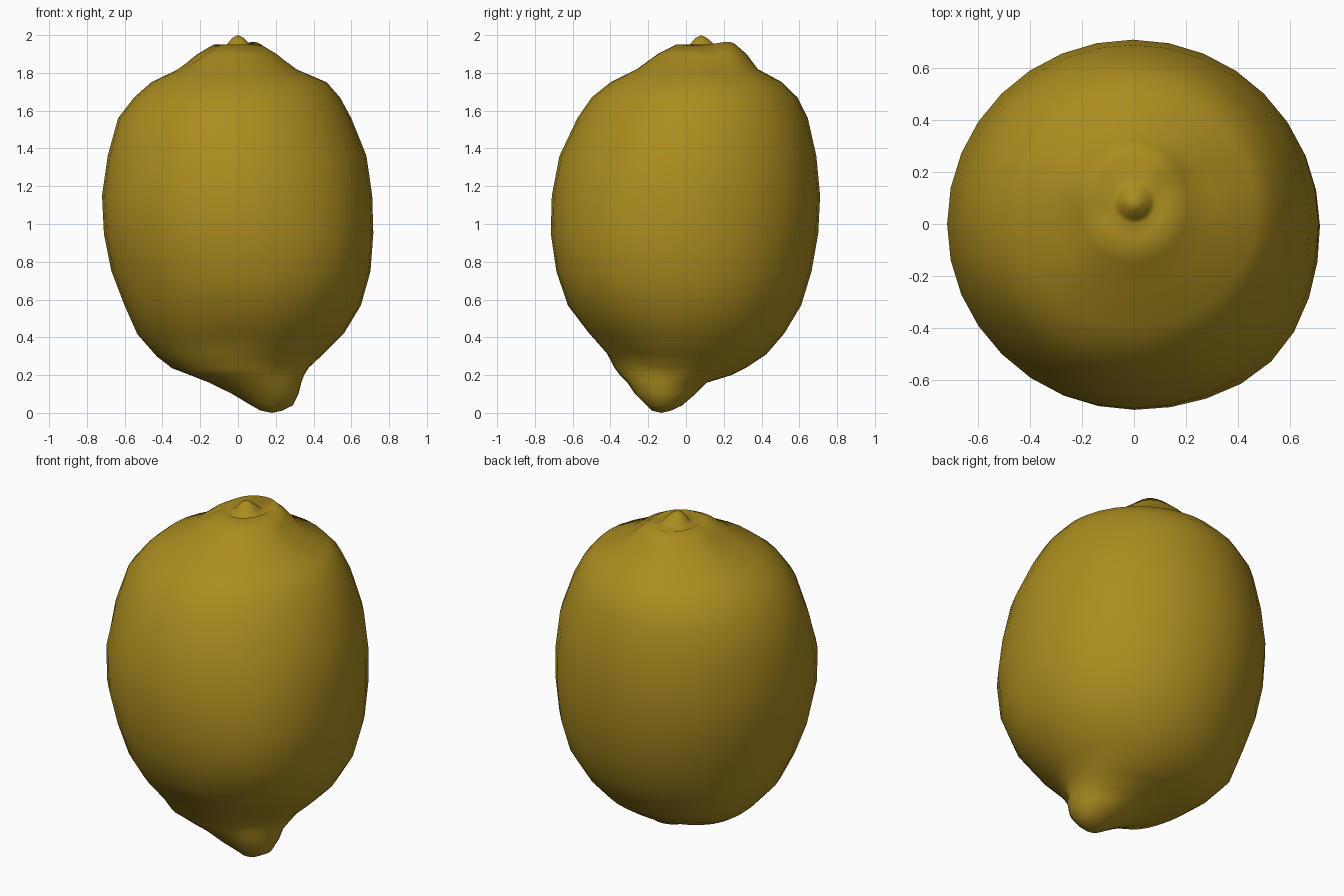
import bpy
import bmesh
import math
from mathutils import Vector

SIDES = 32

cube = bpy.data.objects.get("Cube")
if cube:
    bpy.data.objects.remove(cube, do_unlink=True)


def make_material(name, colour):
    mat = bpy.data.materials.new(name)
    mat.use_nodes = True
    mat.diffuse_color = colour
    shader = next(n for n in mat.node_tree.nodes if n.type == "BSDF_PRINCIPLED")
    shader.inputs["Base Color"].default_value = colour
    shader.inputs["Roughness"].default_value = 0.6
    return mat


def add_ring(bm, z, left, right, front, back):
    """Elliptical cross-section fitted to its four side limits."""
    centre = Vector(((left + right) / 2, (front + back) / 2, z))
    ring = []
    for i in range(SIDES):
        angle = math.tau * i / SIDES
        offset = Vector((math.cos(angle) * (right - left) / 2,
                         math.sin(angle) * (back - front) / 2, 0))
        ring.append(bm.verts.new(centre + offset))
    return ring


def bridge(bm, lower, upper):
    for i in range(SIDES):
        j = (i + 1) % SIDES
        bm.faces.new((lower[i], lower[j], upper[j], upper[i]))


def cap(bm, ring, tip, upward):
    apex = bm.verts.new(tip)
    for i in range(SIDES):
        a, b = ring[i], ring[(i + 1) % SIDES]
        bm.faces.new((a, b, apex) if upward else (b, a, apex))


def press(bm, spot, radius, depth):
    """Soft dent (positive depth) or bump (negative) around a spot."""
    spot, core = Vector(spot), Vector((0, 0, 1))
    for vert in bm.verts:
        weight = math.exp(-((vert.co - spot).length / radius) ** 2)
        vert.co += (core - vert.co).normalized() * depth * weight


# Cross-sections: height, left, right, front, back limits
nub_sections = [
    (.012, .12, .235, -.18, -.08),
    (.04, .07, .29, -.21, -.02),
    (.10, -.03, .32, -.27, .05),
    (.16, -.15, .335, -.31, .11),
    (.20, -.25, .35, -.35, .24),
]
body_sections = [
    (.24, -.35, .375, -.38, .32),
    (.31, -.43, .45, -.42, .425),
    (.42, -.53, .56, -.52, .52),
    (.57, -.60, .65, -.625, .61),
    (.75, -.67, .70, -.685, .665),
    (.95, -.71, .715, -.715, .70),
    (1.15, -.72, .71, -.71, .71),
    (1.36, -.69, .68, -.67, .69),
    (1.56, -.635, .60, -.575, .645),
    (1.67, -.55, .54, -.50, .59),
    (1.75, -.46, .47, -.40, .51),
]
crown_sections = [
    (1.82, -.32, .31, -.26, .38),
    (1.90, -.22, .21, -.15, .32),
    (1.95, -.13, .12, -.05, .26),
    (1.925, -.09, .09, 0, .18),
    (1.95, -.06, .065, .02, .15),
    (1.985, -.03, .03, .05, .11),
]

# Fruit skin: one continuous loft from nub to stem tip
bm = bmesh.new()
rings = [add_ring(bm, *s) for s in nub_sections + body_sections + crown_sections]
for lower, upper in zip(rings, rings[1:]):
    bridge(bm, lower, upper)
cap(bm, rings[0], (.18, -.13, 0), False)
cap(bm, rings[-1], (0, .08, 2), True)

# Lopsided body: fuller above the nub and around the base
press(bm, (.52, -.5, .85), .3, -.035)
press(bm, (-.42, .25, .36), .2, -.03)
press(bm, (-.25, -.28, .24), .12, -.015)
press(bm, (-.5, -.45, 1.4), .16, .02)

# Creases around the nub
press(bm, (.29, -.29, .25), .09, .025)
press(bm, (-.08, -.46, .4), .11, .02)

# Natural unevenness of the skin and crown
press(bm, (-.5, -.4, .75), .15, .015)
press(bm, (.25, .17, 1.87), .08, .025)
press(bm, (-.22, 0, 1.87), .08, .025)
press(bm, (-.22, .33, 1.82), .09, .015)
press(bm, (.09, .22, 1.95), .07, -.015)

bmesh.ops.recalc_face_normals(bm, faces=bm.faces)
mesh = bpy.data.meshes.new("lemon_skin")
bm.to_mesh(mesh)
bm.free()
mesh.materials.append(make_material("lemon yellow", (.41, .265, .014, 1)))

lemon = bpy.data.objects.new("lemon_fruit", mesh)
bpy.context.collection.objects.link(lemon)
for face in mesh.polygons:
    face.use_smooth = True
